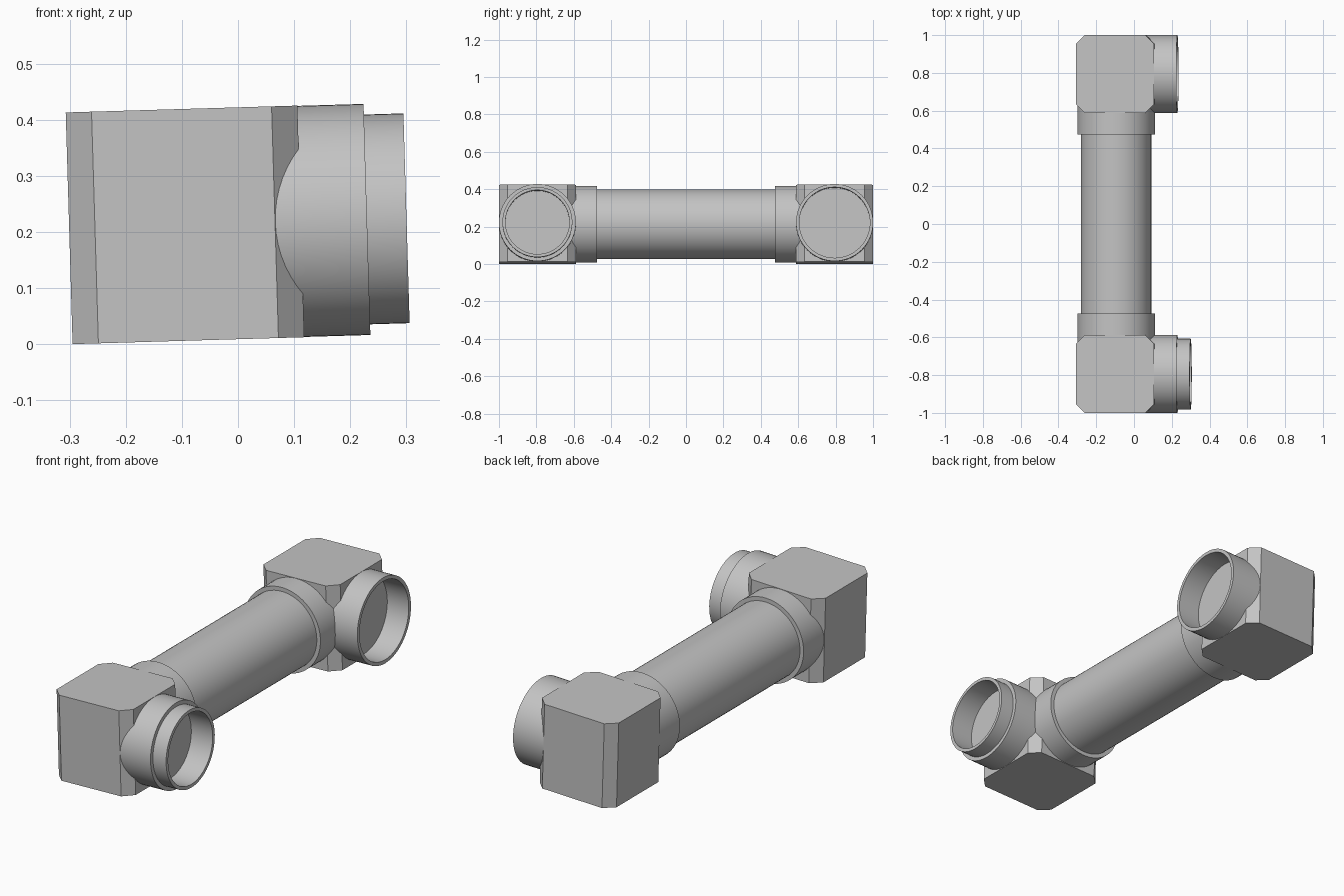
import bpy
import bmesh
import math
from mathutils import Matrix

if "Cube" in bpy.data.objects:
    bpy.data.objects.remove(bpy.data.objects["Cube"], do_unlink=True)

GREY = (0.55, 0.55, 0.55, 1)
grey = bpy.data.materials.new("plain grey")
grey.use_nodes = True
grey.diffuse_color = GREY
grey.node_tree.nodes["Principled BSDF"].inputs["Base Color"].default_value = GREY

HALF = 0.2065      # half width of a corner block
END_Y = 0.7945     # distance of each block from the middle
SIDES = 64

# The whole assembly leans slightly about its long axis
LEAN = Matrix.Translation((-0.0945, 0, 0.2125)) @ Matrix.Rotation(math.radians(-1.7), 4, 'Y')
ALONG_X = Matrix.Rotation(math.pi / 2, 4, 'Y')
ALONG_Y = Matrix.Rotation(-math.pi / 2, 4, 'X')


def finish(name, bm, local, smooth):
    bmesh.ops.recalc_face_normals(bm, faces=bm.faces)
    mesh = bpy.data.meshes.new(name)
    bm.to_mesh(mesh)
    bm.free()
    mesh.materials.append(grey)
    obj = bpy.data.objects.new(name, mesh)
    bpy.context.collection.objects.link(obj)
    obj.matrix_world = LEAN @ local
    if smooth:
        bpy.ops.object.select_all(action='DESELECT')
        obj.select_set(True)
        bpy.context.view_layer.objects.active = obj
        bpy.ops.object.shade_smooth_by_angle(angle=math.radians(30))


def turned(name, profile, local):
    """Turn a (radius, height) profile about z and cap both ends."""
    bm = bmesh.new()
    rings = []
    for r, h in profile:
        angles = [2 * math.pi * i / SIDES for i in range(SIDES)]
        rings.append([bm.verts.new((r * math.cos(a), r * math.sin(a), h)) for a in angles])
    for low, high in zip(rings, rings[1:]):
        for i in range(SIDES):
            j = (i + 1) % SIDES
            bm.faces.new((low[i], low[j], high[j], high[i]))
    bm.faces.new(rings[0])
    bm.faces.new(rings[-1])
    finish(name, bm, local, True)


def corner_block(name, y):
    """Cube with its four upright edges chamfered."""
    bm = bmesh.new()
    bmesh.ops.create_cube(bm, size=2 * HALF)
    upright = [e for e in bm.edges
               if abs(e.verts[0].co.z - e.verts[1].co.z) > HALF]
    bmesh.ops.bevel(bm, geom=upright, offset=0.046, offset_type='OFFSET',
                    segments=1, affect='EDGES', profile=0.5)
    finish(name, bm, Matrix.Translation((0, y, 0)), False)


# Corner blocks with the collars that grip the pipe
for label, side in (("front", -1), ("back", 1)):
    corner_block(label + "_block", side * END_Y)
    turned(label + "_pipe_collar", [(0.2055, 0.475), (0.2055, 0.75)],
           ALONG_Y if side > 0 else ALONG_Y @ Matrix.Rotation(math.pi, 4, 'X'))

# Long pipe between the collars
turned("pipe", [(0.186, -0.6), (0.186, 0.6)], ALONG_Y)

# Front outlet: stepped spigot with a bore
turned("front_spigot",
       [(0.206, 0.05), (0.206, 0.3245), (0.187, 0.3245),
        (0.187, 0.395), (0.171, 0.395), (0.171, 0.28)],
       Matrix.Translation((0, -END_Y, 0)) @ ALONG_X)

# Back outlet: open socket
turned("back_socket",
       [(0.206, 0.05), (0.206, 0.3245), (0.189, 0.3245), (0.189, 0.209)],
       Matrix.Translation((0, END_Y, 0)) @ ALONG_X)
